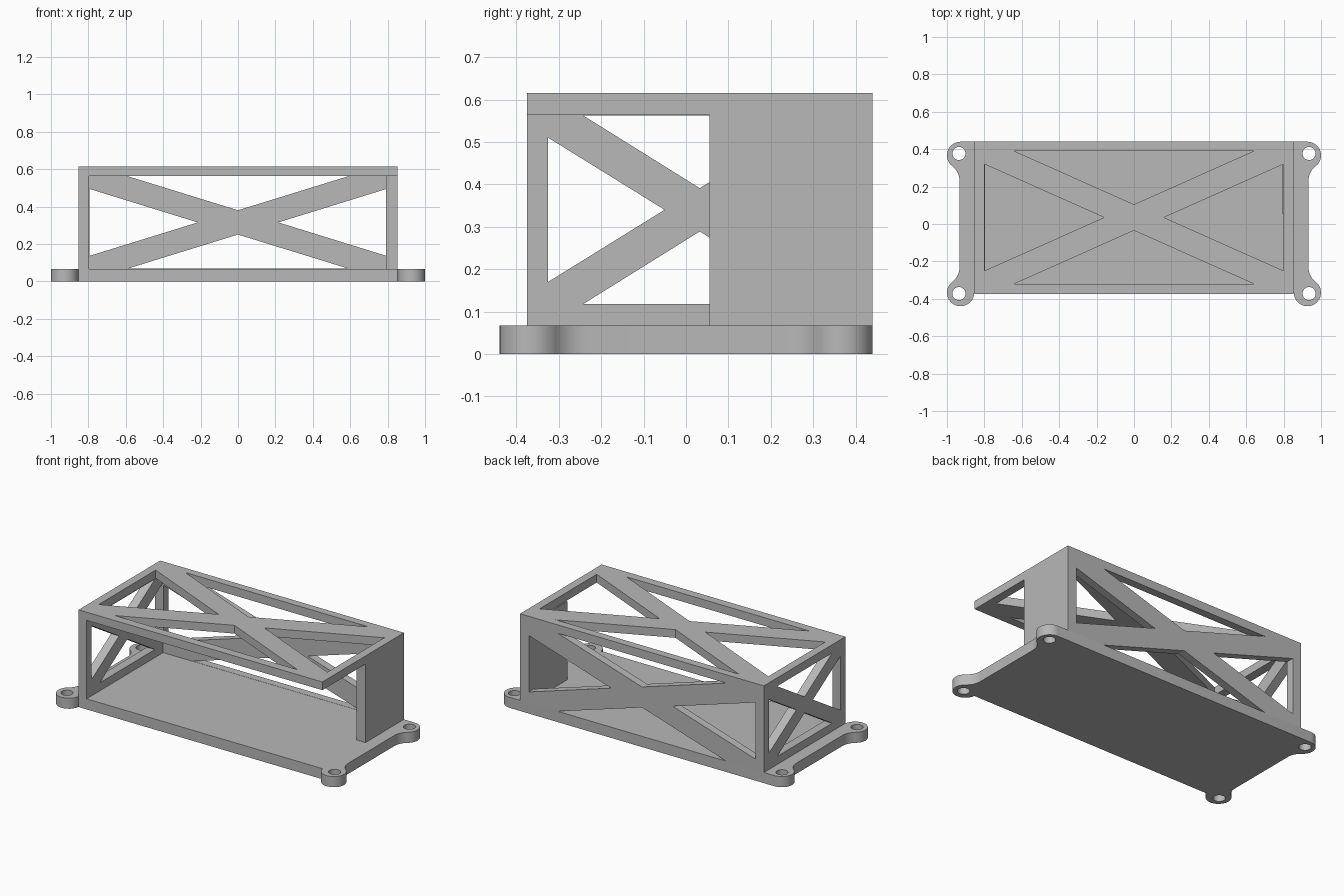
import bpy, bmesh
from math import radians, sin, cos
from mathutils import Matrix, Euler

cube = bpy.data.objects.get("Cube")
if cube:
    bpy.data.objects.remove(cube, do_unlink=True)

GREY = (0.48, 0.48, 0.48, 1)
mat = bpy.data.materials.new("plain grey")
mat.use_nodes = True
mat.diffuse_color = GREY
bsdf = next(n for n in mat.node_tree.nodes if n.type == 'BSDF_PRINCIPLED')
bsdf.inputs["Base Color"].default_value = GREY


def arc(cx, cy, r, start, end, steps=14):
    angles = [radians(start + (end - start) * i / steps) for i in range(steps + 1)]
    return [(cx + r * cos(a), cy + r * sin(a)) for a in angles]


def rect(u0, u1, v0, v1):
    return [(u0, v0), (u1, v0), (u1, v1), (u0, v1)]


def panel(name, loops, thickness, centre, turn=(0, 0, 0)):
    """Extrude an outline with holes, then turn and place it."""
    curve = bpy.data.curves.new(name, 'CURVE')
    curve.dimensions = '2D'
    curve.fill_mode = 'BOTH'
    curve.extrude = thickness / 2
    for loop in loops:
        spline = curve.splines.new('POLY')
        spline.points.add(len(loop) - 1)
        for p, (u, v) in zip(spline.points, loop):
            p.co = (u, v, 0, 1)
        spline.use_cyclic_u = True
    temp = bpy.data.objects.new(name + "_outline", curve)
    bpy.context.collection.objects.link(temp)
    bpy.context.view_layer.update()
    mesh = bpy.data.meshes.new_from_object(
        temp.evaluated_get(bpy.context.evaluated_depsgraph_get()))
    bpy.data.objects.remove(temp, do_unlink=True)

    bm = bmesh.new()
    bm.from_mesh(mesh)
    bmesh.ops.remove_doubles(bm, verts=bm.verts, dist=1e-5)
    bmesh.ops.recalc_face_normals(bm, faces=bm.faces)
    place = Matrix.Translation(centre) @ Euler([radians(a) for a in turn]).to_matrix().to_4x4()
    bm.transform(place)
    bm.to_mesh(mesh)
    bm.free()
    mesh.name = name
    mesh.materials.clear()
    mesh.materials.append(mat)
    obj = bpy.data.objects.new(name, mesh)
    bpy.context.collection.objects.link(obj)
    bpy.ops.object.select_all(action='DESELECT')
    obj.select_set(True)
    bpy.context.view_layer.objects.active = obj
    bpy.ops.object.shade_smooth_by_angle(angle=radians(30))
    return obj


def cross_windows(u0, u1, v0, v1, du, dv, gap_u, gap_v):
    """Four triangular windows that leave an X-shaped brace.
    du, dv: corner setbacks; gap_u, gap_v: half size of the crossing."""
    cu, cv = (u0 + u1) / 2, (v0 + v1) / 2
    return [
        [(u0, v0 + dv), (cu - gap_u, cv), (u0, v1 - dv)],
        [(u1, v0 + dv), (u1, v1 - dv), (cu + gap_u, cv)],
        [(u0 + du, v0), (u1 - du, v0), (cu, cv - gap_v)],
        [(u0 + du, v1), (cu, cv + gap_v), (u1 - du, v1)],
    ]


X, FRONT, BACK = 0.853, -0.375, 0.44
BASE, TOP = 0.067, 0.615

# base plate with four rounded, filleted screw ears
half = [(X, FRONT)]
half += arc(0.927, -0.367, 0.073, 180, 412)
half += arc(1.033, -0.231, 0.1, 232, 180)
half += arc(1.033, 0.231, 0.1, 180, 128)
half += arc(0.927, 0.367, 0.073, -52, 90)
outline = half + [(-x, y) for x, y in reversed(half)]
holes = [arc(sx * 0.936, y, 0.035, 0, 348.75, 31)
         for sx in (-1, 1) for y in (-0.372, 0.377)]
panel("base_plate", [outline] + holes, BASE, (0, 0, BASE / 2))

# braced roof
panel("top_frame",
      [rect(-X, X, FRONT, BACK)] + cross_windows(-0.8, 0.8, -0.32, 0.39, 0.16, 0.07, 0.16, 0.07),
      0.052, (0, 0, TOP - 0.026))

# braced back wall
panel("back_frame",
      [rect(-X, X, BASE, 0.563)] + cross_windows(-0.794, 0.794, BASE + 0.001, 0.562, 0.204, 0.068, 0.215, 0.065),
      0.05, (0, 0.415, 0), (90, 0, 0))

# braced wall on one end
panel("right_end_frame",
      [rect(FRONT, BACK, BASE, 0.563)] + cross_windows(-0.325, 0.39, 0.118, 0.562, 0.083, 0.052, 0.083, 0.051),
      0.056, (-X + 0.028, 0, 0), (90, 0, 90))

# solid half-depth wall on the other end
panel("left_end_plate", [rect(0.055, BACK, BASE, 0.563)],
      0.061, (X - 0.0305, 0, 0), (90, 0, 90))
